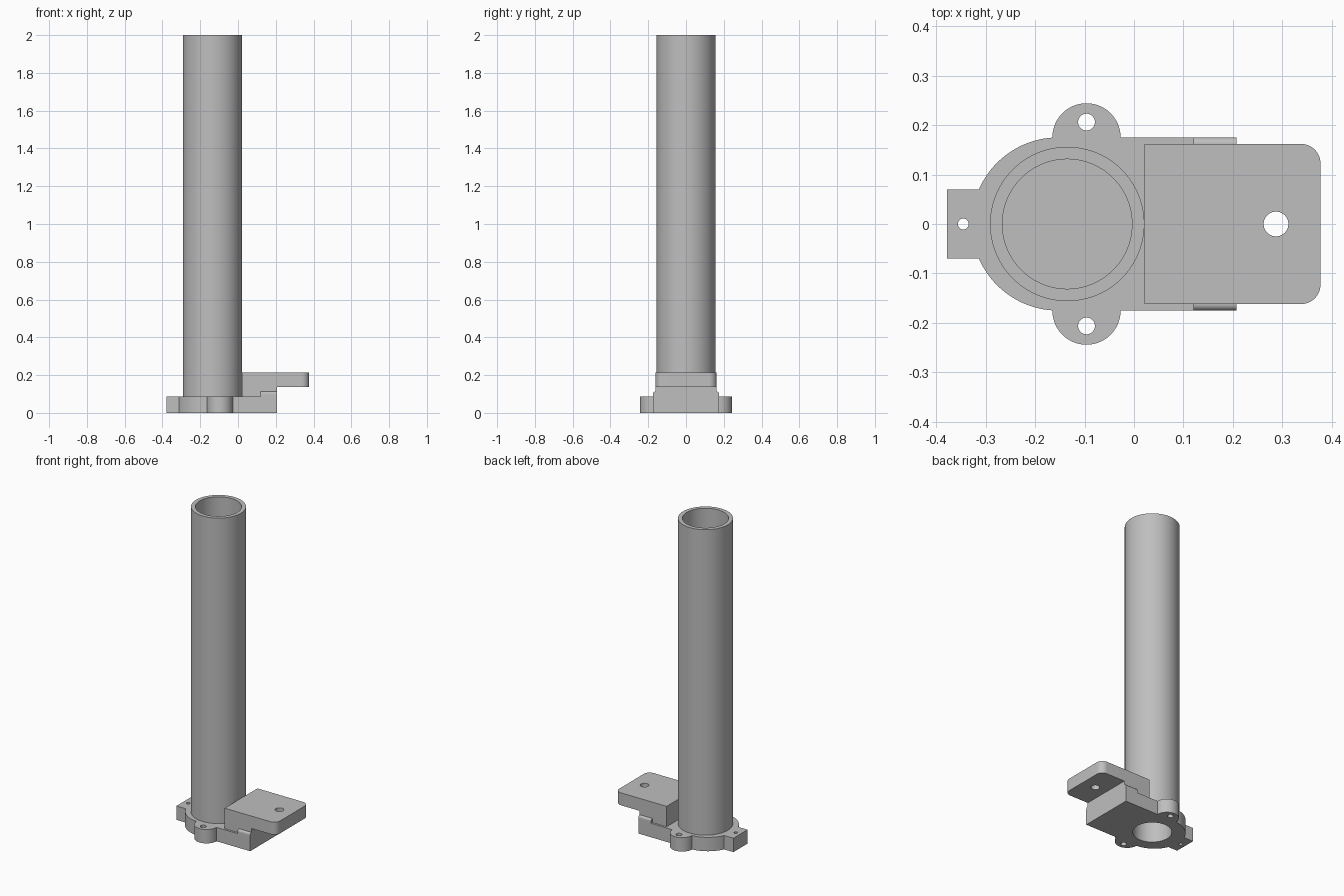
import bpy, bmesh, math
from mathutils import Matrix

old = bpy.data.objects.get("Cube")
if old:
    bpy.data.objects.remove(old, do_unlink=True)

grey = bpy.data.materials.new("plain grey")
grey.use_nodes = True
grey.diffuse_color = (0.52, 0.52, 0.52, 1)
grey.node_tree.nodes["Principled BSDF"].inputs["Base Color"].default_value = grey.diffuse_color

TUBE_X = -0.135
BASE_TOP = 0.087


def arc(cx, cy, r, start, end, steps=24):
    """Points on an arc, angles in degrees."""
    angles = [math.radians(start + (end - start) * i / steps) for i in range(steps + 1)]
    return [(cx + r * math.cos(a), cy + r * math.sin(a)) for a in angles]


def mirrored(half):
    """Close a half outline across its first axis."""
    return half + [(x, -y) for x, y in reversed(half)]


def finish(bm, name):
    bmesh.ops.recalc_face_normals(bm, faces=bm.faces)
    mesh = bpy.data.meshes.new(name)
    bm.to_mesh(mesh)
    bm.free()
    obj = bpy.data.objects.new(name, mesh)
    bpy.context.collection.objects.link(obj)
    mesh.materials.append(grey)
    return obj


def prism(name, outline, low, high, along_x=False):
    """Extrude an outline along z, or a (z, y) outline along x."""
    bm = bmesh.new()
    verts = [bm.verts.new((low, b, a) if along_x else (a, b, low)) for a, b in outline]
    face = bm.faces.new(verts)
    grown = bmesh.ops.extrude_face_region(bm, geom=[face])["geom"]
    step = (high - low, 0, 0) if along_x else (0, 0, high - low)
    bmesh.ops.translate(bm, vec=step, verts=[g for g in grown if isinstance(g, bmesh.types.BMVert)])
    return finish(bm, name)


def select(obj):
    bpy.ops.object.select_all(action='DESELECT')
    obj.select_set(True)
    bpy.context.view_layer.objects.active = obj


def drill(obj, x, y, r):
    """Cut a round vertical hole right through."""
    cutter = prism("hole_cutter", arc(x, y, r, 0, 360, 64)[:-1], -0.1, 0.4)
    cutter.hide_render = True
    mod = obj.modifiers.new("hole", 'BOOLEAN')
    mod.operation, mod.solver, mod.object = 'DIFFERENCE', 'EXACT', cutter
    select(obj)
    bpy.ops.object.modifier_apply(modifier=mod.name)
    bpy.data.objects.remove(cutter, do_unlink=True)


def smooth(obj):
    select(obj)
    bpy.ops.object.shade_smooth_by_angle(angle=math.radians(30))


# Flange: square tab, round body, two ears and straight block
half = [(-0.378, 0.07)] + arc(-0.153, 0, 0.175, 156.4, 94)
half += arc(-0.096, 0.175, 0.069, 180, 0, 32) + [(0.207, 0.175)]
base = prism("base_flange", mirrored(half), 0, BASE_TOP)
drill(base, TUBE_X, 0, 0.111)
drill(base, -0.345, 0, 0.011)
for side in (1, -1):
    drill(base, -0.096, side * 0.206, 0.017)
smooth(base)

# Tube: lathed wall with an inner floor above the lower bore
profile = [(0, 0.17), (0.131, 0.17), (0.131, 2), (0.156, 2),
           (0.156, BASE_TOP), (0.111, BASE_TOP), (0.111, 0.15), (0, 0.15)]
bm = bmesh.new()
points = [bm.verts.new((r, 0, z)) for r, z in profile]
edges = [bm.edges.new(pair) for pair in zip(points, points[1:])]
bmesh.ops.spin(bm, geom=points + edges, cent=(0, 0, 0), axis=(0, 0, 1),
               angle=math.tau, steps=96)
bmesh.ops.remove_doubles(bm, verts=bm.verts, dist=0.0001)
bmesh.ops.transform(bm, matrix=Matrix.Translation((TUBE_X, 0, 0)), verts=bm.verts)
smooth(finish(bm, "tube"))

# Bracket: neck, rounded shoulder and overhanging plate
prism("bracket_neck", mirrored([(BASE_TOP, 0.162), (0.137, 0.162)]), 0.021, 0.207, True)
shoulder = [(BASE_TOP, 0.175)] + [(z, y) for y, z in arc(0.162, 0.1, 0.013, 0, 90, 8)]
smooth(prism("bracket_shoulder", mirrored(shoulder), 0.12, 0.207, True))
plate = prism("bracket_plate", mirrored([(0.021, 0.162)] + arc(0.337, 0.122, 0.04, 90, 0, 16)),
              0.137, 0.215)
drill(plate, 0.287, 0, 0.025)
smooth(plate)
